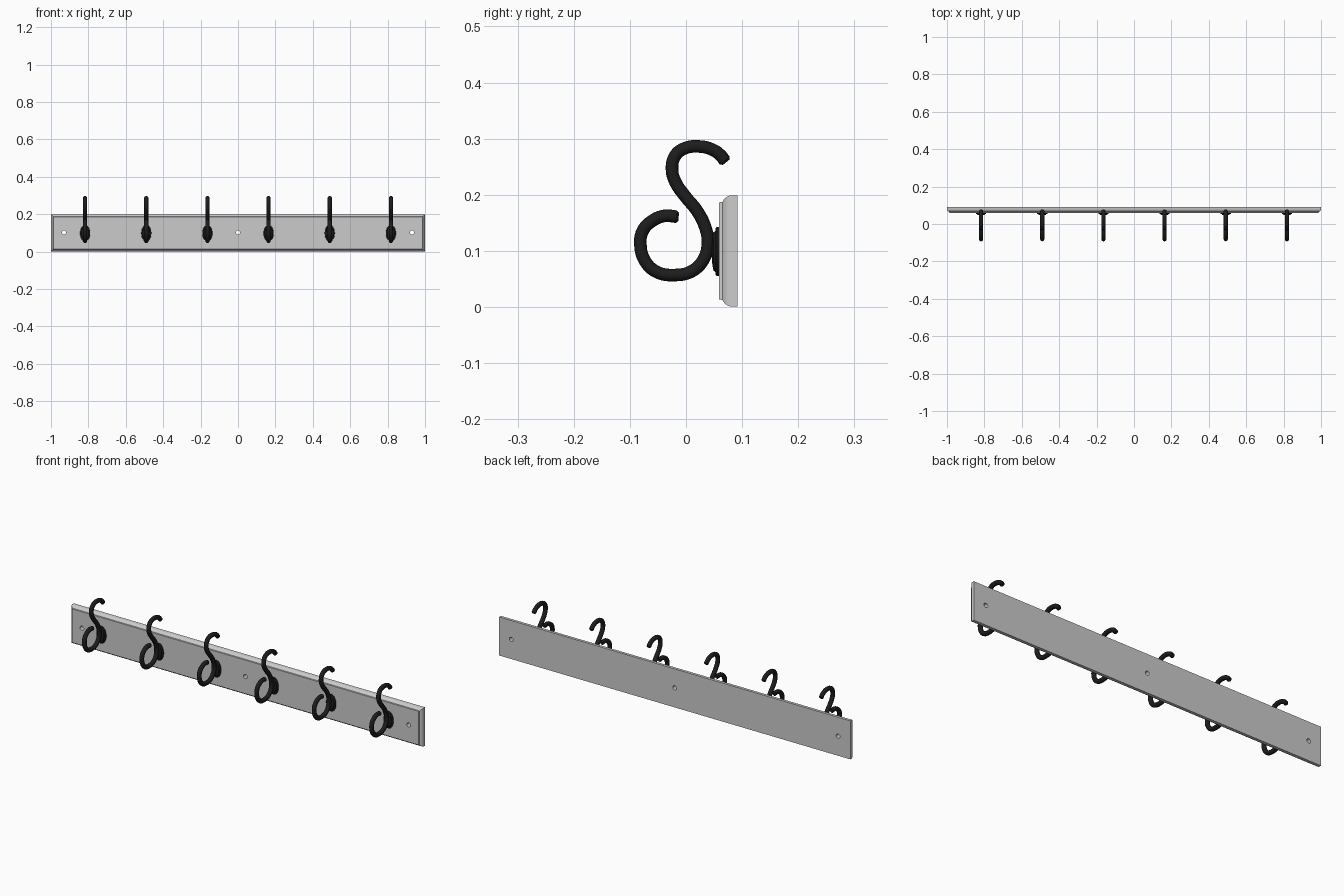
import bpy, bmesh, math
from mathutils import Matrix, Vector

if "Cube" in bpy.data.objects:
    bpy.data.objects.remove(bpy.data.objects["Cube"])

black = bpy.data.materials.new("black_metal")
black.diffuse_color = (0.012, 0.012, 0.013, 1)
black.use_nodes = True
black.node_tree.nodes["Principled BSDF"].inputs["Base Color"].default_value = black.diffuse_color


def add_object(name, data):
    ob = bpy.data.objects.new(name, data)
    bpy.context.collection.objects.link(ob)
    return ob


def activate(ob):
    bpy.ops.object.select_all(action='DESELECT')
    ob.select_set(True)
    bpy.context.view_layer.objects.active = ob


def loft(name, rings):
    """Closed solid through rings of equal point count, capped at both ends."""
    bm = bmesh.new()
    loops = [[bm.verts.new(p) for p in ring] for ring in rings]
    n = len(loops[0])
    for a, b in zip(loops, loops[1:]):
        for i in range(n):
            j = (i + 1) % n
            bm.faces.new((a[i], a[j], b[j], b[i]))
    bm.faces.new(loops[0])
    bm.faces.new(loops[-1])
    bmesh.ops.recalc_face_normals(bm, faces=bm.faces)
    mesh = bpy.data.meshes.new(name)
    bm.to_mesh(mesh)
    bm.free()
    return add_object(name, mesh)


# Back board with a moulded front edge on all four sides: (y, inset)
edge = [(.092, 0), (.079, 0), (.0755, .001), (.072, .003), (.069, .0055),
        (.0665, .0085), (.065, .0115), (.059, .0125)]
board = loft("back_board", [
    [(-1 + d, y, .001 + d), (1 - d, y, .001 + d), (1 - d, y, .199 - d), (-1 + d, y, .199 - d)]
    for y, d in edge])

# Screw holes through the board
bm = bmesh.new()
for x in (-.93, 0, .93):
    bmesh.ops.create_cone(bm, cap_ends=True, segments=24, radius1=.011, radius2=.011, depth=.1,
                          matrix=Matrix.Translation((x, .075, .102)) @ Matrix.Rotation(math.pi / 2, 4, 'X'))
mesh = bpy.data.meshes.new("hole_cutter")
bm.to_mesh(mesh)
bm.free()
cutter = add_object("hole_cutter", mesh)
cutter.hide_render = True
mod = board.modifiers.new("holes", 'BOOLEAN')
mod.operation = 'DIFFERENCE'
mod.solver = 'EXACT'
mod.object = cutter
activate(board)
bpy.ops.object.modifier_apply(modifier=mod.name)
bpy.data.objects.remove(cutter)
bpy.ops.object.shade_smooth_by_angle(angle=math.radians(30))

# Double hook: round bar along an S path in the yz plane
path = [(-.017, .161), (-.038, .1625), (-.061, .153), (-.077, .136), (-.0813, .1125),
        (-.073, .082), (-.052, .0625), (-.02, .057), (.0107, .064), (.032, .086),
        (.039, .116), (.034, .143), (.02, .171), (-.002, .198), (-.019, .223),
        (-.025, .246), (-.019, .270), (-.002, .283), (.023, .2862), (.046, .281),
        (.061, .271), (.069, .261)]
pts = [Vector((0, y, z)) for y, z in path]
tip_a = (pts[0] - pts[1]).normalized() * .004
tip_b = (pts[-1] - pts[-2]).normalized() * .004
pts = [pts[0] + tip_a] + pts + [pts[-1] + tip_b]
curve = bpy.data.curves.new("hook", 'CURVE')
curve.dimensions = '3D'
curve.bevel_depth = .0112
curve.bevel_resolution = 6
curve.use_fill_caps = True
curve.resolution_u = 5
spline = curve.splines.new('BEZIER')
spline.bezier_points.add(len(pts) - 1)
for i, (bp, p) in enumerate(zip(spline.bezier_points, pts)):
    bp.co = p
    bp.handle_left_type = bp.handle_right_type = 'AUTO'
    bp.radius = .65 if i in (0, len(pts) - 1) else 1
hook = add_object("hook_1", curve)
activate(hook)
bpy.ops.object.convert(target='MESH')
hook = bpy.context.view_layer.objects.active

# Oval mounting plate with a stepped, domed face: (y, half width, half height)
steps = [(.0605, .027, .044), (.055, .027, .044), (.053, .025, .042), (.0525, .021, .037),
         (.049, .019, .034), (.0475, .014, .027), (.046, .007, .015)]
plate = loft("hook_plate_1", [
    [(w * math.cos(t), y, .099 + h * math.sin(t)) for t in (2 * math.pi * k / 32 for k in range(32))]
    for y, w, h in steps])

# Six evenly spaced hooks with plates
for part, base in ((hook, "hook"), (plate, "hook_plate")):
    part.data.materials.clear()
    part.data.materials.append(black)
    activate(part)
    bpy.ops.object.shade_smooth_by_angle(angle=math.radians(40))
    for i in range(6):
        ob = part if i == 0 else part.copy()
        if i:
            bpy.context.collection.objects.link(ob)
        ob.name = f"{base}_{i + 1}"
        ob.location.x = (i - 2.5) * .327
